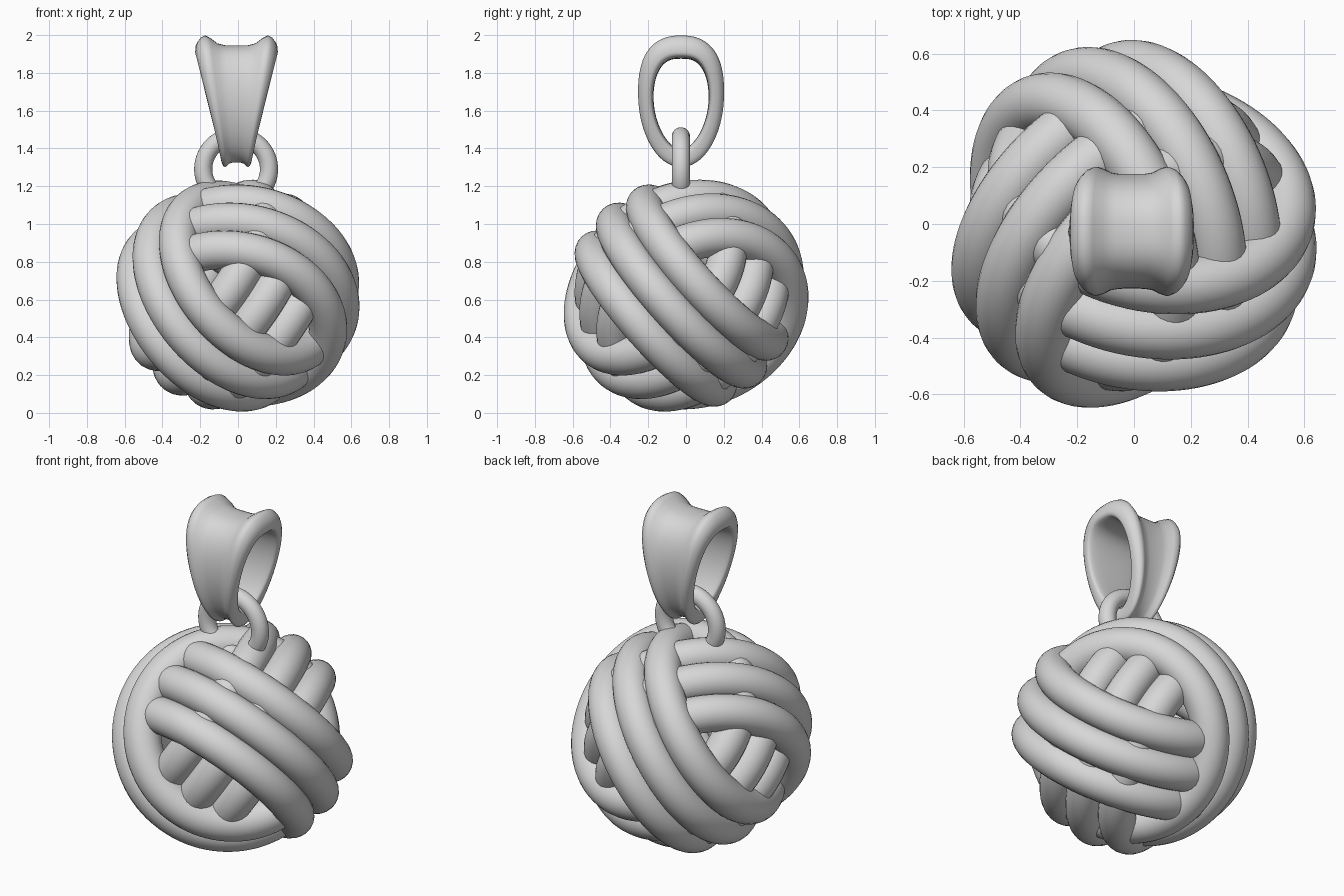
import bpy, bmesh, math
from mathutils import Vector, Matrix

if "Cube" in bpy.data.objects:
    bpy.data.objects.remove(bpy.data.objects["Cube"], do_unlink=True)

metal = bpy.data.materials.new("silver_grey")
metal.use_nodes = True
colour = (0.68, 0.68, 0.68, 1)
metal.diffuse_color = colour
metal.node_tree.nodes["Principled BSDF"].inputs["Base Color"].default_value = colour


def ring(name, centre, axis, major, minor):
    bpy.ops.mesh.primitive_torus_add(major_segments=96, minor_segments=24,
                                     major_radius=major, minor_radius=minor)
    ob = bpy.context.object
    ob.name = name
    ob.matrix_world = Matrix.Translation(centre) @ axis.to_track_quat("Z", "Y").to_matrix().to_4x4()
    ob.data.materials.append(metal)
    bpy.ops.object.shade_smooth()


# Woven ball: three linked bands of three strands, each pushed off centre
BALL = Vector((-0.014, -0.014, 0.622))
TILT = Matrix.Rotation(math.radians(6), 3, "X")
RADIUS, SHIFT, SPACING, STRAND = 0.518, 0.046, 0.185, 0.102
rise = math.asin(1 / math.sqrt(3))
for band in range(3):
    a = math.radians(-12 + 120 * band)
    out = Vector((math.cos(a), math.sin(a), 0))
    side = Vector((-math.sin(a), math.cos(a), 0))
    axis = TILT @ (side * math.cos(rise) + Vector((0, 0, math.sin(rise))))
    out = TILT @ out
    for k in (-1, 0, 1):
        ring(f"band_{band + 1}_strand_{k + 2}", BALL + out * SHIFT + axis * (k * SPACING),
             axis, math.sqrt(RADIUS ** 2 - (k * SPACING) ** 2), STRAND)

# Jump ring
ring("jump_ring", Vector((-0.01, -0.027, 1.29)), Vector((0, 1, 0)), 0.174, 0.048)

# Bail: tapered loop whose section is a strip with a raised bead along each edge
STEPS, HALF = 72, 16
bm = bmesh.new()
loops = []
for i in range(STEPS):
    t = 2 * math.pi * i / STEPS
    c, s = math.cos(t), math.sin(t)
    y = 0.172 * math.copysign(abs(c) ** (0.89 - 0.12 * s), c) * (1 + 0.14 * s)
    z = 1.635 + 0.275 * s
    normal = Vector((0, c / 0.172, s / 0.275)).normalized()
    width = 0.082 + 0.137 * (z - 1.36) / 0.55
    thick = 0.028 + 0.007 * s * s
    bead = 0.036 + 0.036 * max(0, s) ** 2
    section = []
    for j in range(2 * HALF):
        b = 2 * math.pi * j / (2 * HALF)
        u = math.copysign(abs(math.cos(b)) ** 0.8, math.cos(b))
        lift = thick
        if math.sin(b) > 0:
            lift += bead * math.exp(-((abs(u) - 0.8) / 0.26) ** 2)
        v = lift * math.copysign(abs(math.sin(b)) ** 0.5, math.sin(b))
        p = Vector((-0.008 + u * width, -0.026 + y, z)) + normal * v
        section.append(bm.verts.new(p))
    loops.append(section)
for i in range(STEPS):
    one, two = loops[i], loops[(i + 1) % STEPS]
    for j in range(2 * HALF):
        n = (j + 1) % (2 * HALF)
        bm.faces.new((one[j], one[n], two[n], two[j]))
bmesh.ops.recalc_face_normals(bm, faces=bm.faces)
for f in bm.faces:
    f.smooth = True
mesh = bpy.data.meshes.new("bail")
bm.to_mesh(mesh)
bm.free()
mesh.materials.append(metal)
bpy.context.collection.objects.link(bpy.data.objects.new("bail", mesh))
